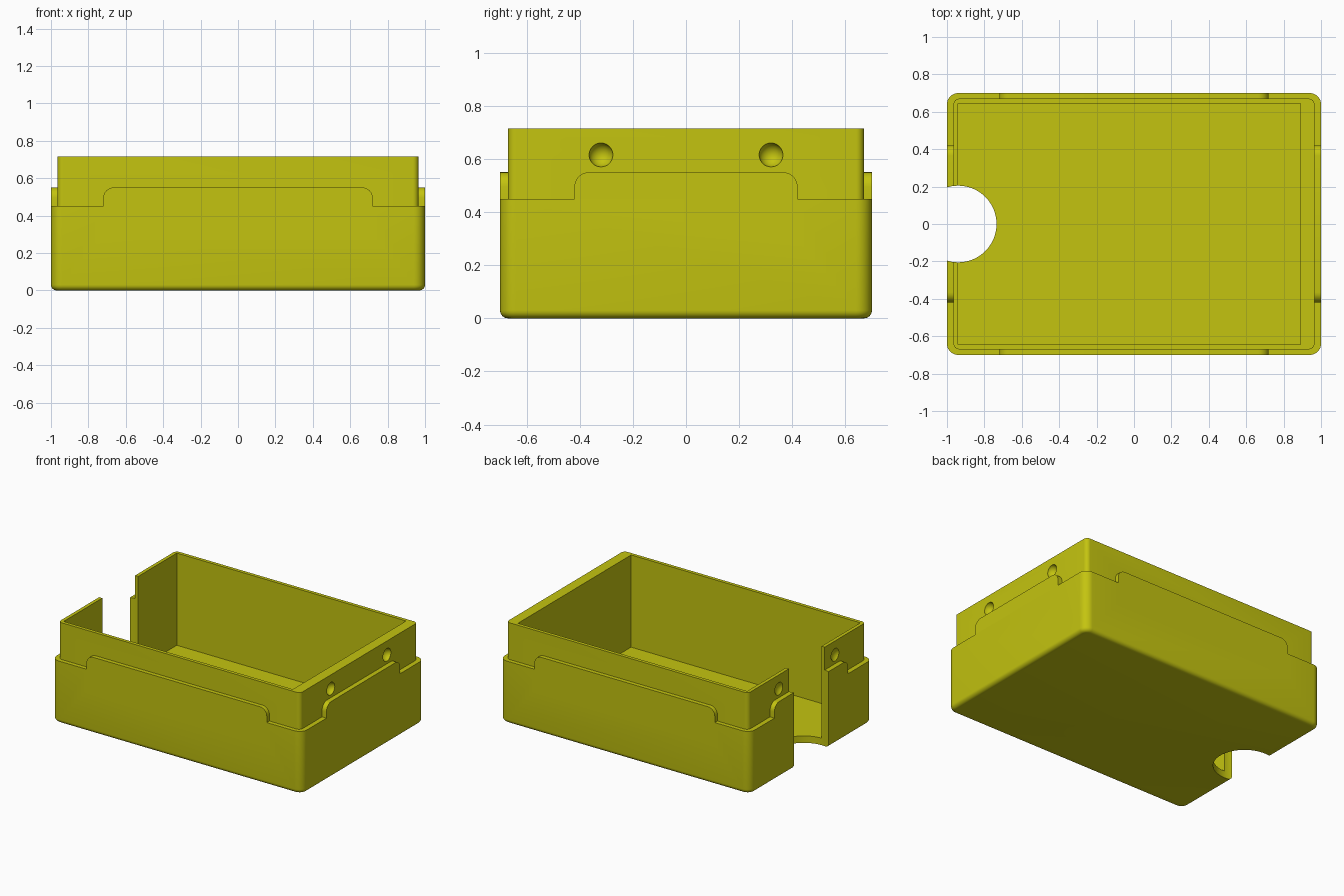
import bpy, bmesh, math
from mathutils import Matrix, Vector

if "Cube" in bpy.data.objects:
    bpy.data.objects.remove(bpy.data.objects["Cube"], do_unlink=True)

yellow = bpy.data.materials.new("olive yellow plastic")
yellow.use_nodes = True
COLOUR = (0.55, 0.55, 0.005, 1)
yellow.diffuse_color = COLOUR
yellow.node_tree.nodes["Principled BSDF"].inputs["Base Color"].default_value = COLOUR


def to_object(name, bm):
    bmesh.ops.recalc_face_normals(bm, faces=bm.faces)
    mesh = bpy.data.meshes.new(name)
    bm.to_mesh(mesh)
    bm.free()
    mesh.materials.append(yellow)
    obj = bpy.data.objects.new(name, mesh)
    bpy.context.collection.objects.link(obj)
    return obj


def block(name, lo, hi, corner=0, base=0):
    """Box with rounded upright corners and a rounded bottom edge."""
    bm = bmesh.new()
    bmesh.ops.create_cube(bm, size=1)
    lo, hi = Vector(lo), Vector(hi)
    bmesh.ops.scale(bm, vec=hi - lo, verts=bm.verts)
    bmesh.ops.translate(bm, vec=(lo + hi) / 2, verts=bm.verts)
    if corner:
        edges = [e for e in bm.edges if abs(e.verts[0].co.z - e.verts[1].co.z) > 0.01]
        bmesh.ops.bevel(bm, geom=edges, offset=corner, segments=8, profile=0.5, affect='EDGES')
    if base:
        edges = [e for e in bm.edges if all(v.co.z < lo.z + 0.001 for v in e.verts)]
        bmesh.ops.bevel(bm, geom=edges, offset=base, segments=6, profile=0.5, affect='EDGES')
    return to_object(name, bm)


def tab(name, half_width, half_depth, turned):
    """Raised rim tab with rounded top corners, running right through the box."""
    bm = bmesh.new()
    low, top, r = 0.3, 0.55, 0.055
    points = [(-half_width, low), (half_width, low)]
    for side in (1, -1):
        for i in range(9):
            a = math.pi / 2 * (i if side > 0 else 8 - i) / 8
            points.append((side * (half_width - r + r * math.cos(a)), top - r + r * math.sin(a)))
    face = bm.faces.new([bm.verts.new((x, -half_depth, z)) for x, z in points])
    new = bmesh.ops.extrude_face_region(bm, geom=[face])["geom"]
    bmesh.ops.translate(bm, vec=(0, 2 * half_depth, 0),
                        verts=[v for v in new if isinstance(v, bmesh.types.BMVert)])
    if turned:
        bm.transform(Matrix.Rotation(math.pi / 2, 4, 'Z'))
    return to_object(name, bm)


def combine(target, other, operation):
    mod = target.modifiers.new(operation, 'BOOLEAN')
    mod.operation, mod.object, mod.solver = operation, other, 'EXACT'
    bpy.context.view_layer.objects.active = target
    bpy.ops.object.modifier_apply(modifier=mod.name)
    bpy.data.objects.remove(other, do_unlink=True)


# Outer shell, rim tabs and the recessed lip
box = block("open_box", (-1, -0.7, 0), (1, 0.7, 0.45), 0.06, 0.03)
combine(box, tab("long_side_tabs", 0.72, 0.7, False), 'UNION')
combine(box, tab("short_side_tabs", 0.42, 1, True), 'UNION')
combine(box, block("lip", (-0.965, -0.67, 0.2), (0.965, 0.67, 0.715), 0.03), 'UNION')

# Cavity, with one thicker end wall
combine(box, block("cavity", (-0.94, -0.645, 0.05), (0.89, 0.645, 1)), 'DIFFERENCE')

# Round notch through the end wall and floor
bm = bmesh.new()
bmesh.ops.create_cone(bm, cap_ends=True, segments=64, radius1=0.205, radius2=0.205, depth=2,
                      matrix=Matrix.Translation((-0.94, 0, 0.4)))
combine(box, to_object("notch", bm), 'DIFFERENCE')

# Snap dimples on both ends, shallower in the thin wall
RIM = 0.045
for side, depth in ((1, 0.04), (-1, 0.02)):
    radius = (RIM ** 2 + depth ** 2) / (2 * depth)
    for y in (-0.32, 0.32):
        bm = bmesh.new()
        centre = (side * (0.965 + radius - depth), y, 0.615)
        bmesh.ops.create_uvsphere(bm, u_segments=32, v_segments=20, radius=radius,
                                  matrix=Matrix.Translation(centre))
        combine(box, to_object("dimple", bm), 'DIFFERENCE')

bpy.ops.object.select_all(action='DESELECT')
box.select_set(True)
bpy.context.view_layer.objects.active = box
bpy.ops.object.shade_smooth_by_angle(angle=math.radians(30))
